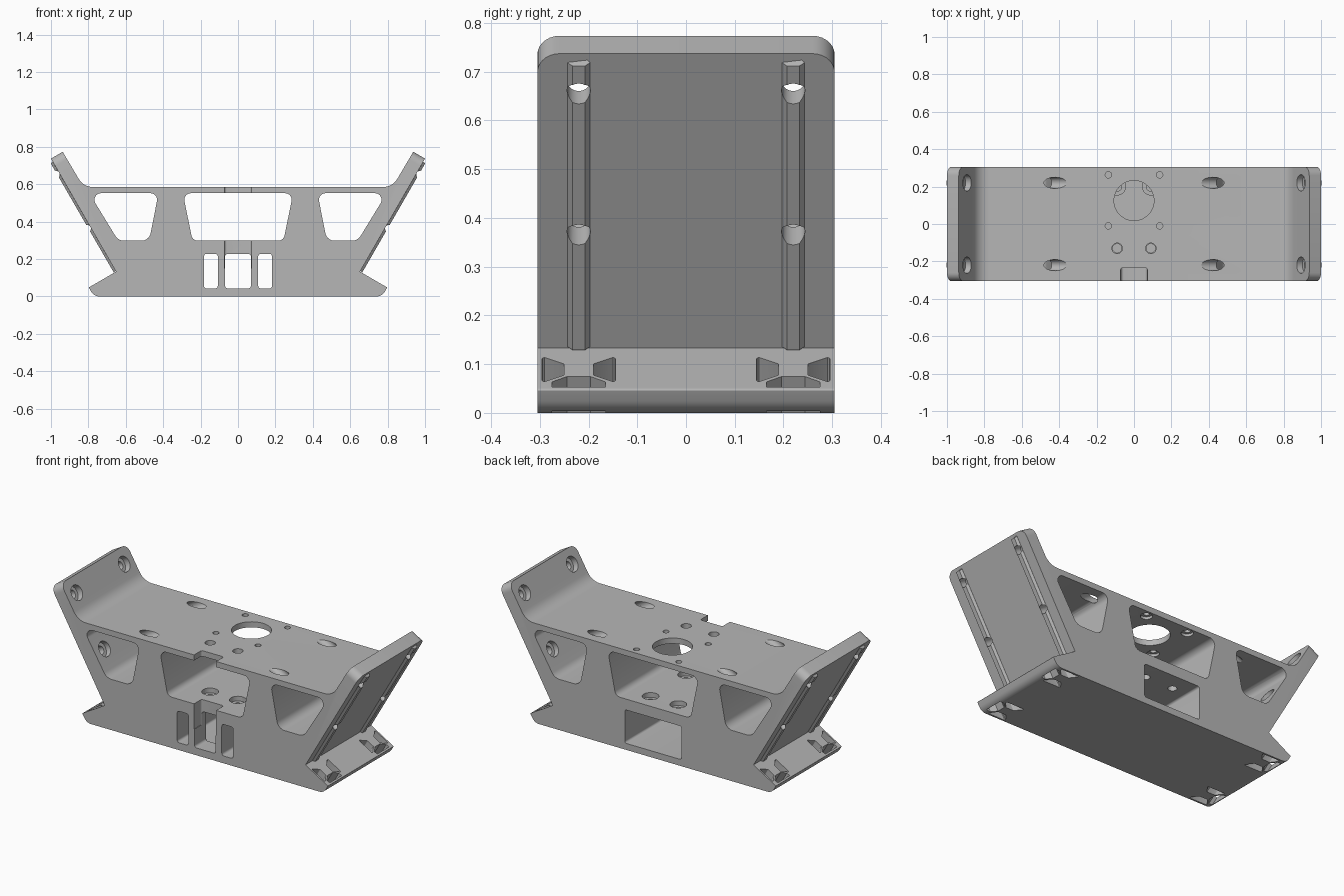
import bpy, bmesh, math
from mathutils import Vector

if "Cube" in bpy.data.objects:
    bpy.data.objects.remove(bpy.data.objects["Cube"], do_unlink=True)

grey = bpy.data.materials.new("light grey")
grey.use_nodes = True
COLOUR = (0.47, 0.47, 0.47, 1)
grey.diffuse_color = COLOUR
grey.node_tree.nodes["Principled BSDF"].inputs["Base Color"].default_value = COLOUR

X, Y, Z = Vector((1, 0, 0)), Vector((0, 1, 0)), Vector((0, 0, 1))
HALF = 0.305                      # half depth of the bracket
C30, S30 = math.cos(math.radians(30)), 0.5


def rounded(corners, steps=7):
    """Fillet a list of (a, b, radius) corners."""
    out = []
    for i, (a, b, r) in enumerate(corners):
        p = Vector((a, b))
        if r == 0:
            out.append(p)
            continue
        d1 = (Vector(corners[i - 1][:2]) - p).normalized()
        d2 = (Vector(corners[(i + 1) % len(corners)][:2]) - p).normalized()
        half = d1.angle(d2) / 2
        c = p + (d1 + d2).normalized() * r / math.sin(half)
        v1 = p + d1 * r / math.tan(half) - c
        v2 = p + d2 * r / math.tan(half) - c
        for k in range(steps + 1):
            t = k / steps
            out.append(c + (v1 * (1 - t) + v2 * t).normalized() * r)
    return out


def circle(r, n=32):
    return [Vector((r * math.cos(2 * math.pi * k / n), r * math.sin(2 * math.pi * k / n)))
            for k in range(n)]


def rect(a0, a1, b0, b1, r):
    return rounded([(a0, b0, r), (a1, b0, r), (a1, b1, r), (a0, b1, r)], 5)


def prism(name, pts, origin, u, v, w, d0, d1, edit=None):
    """Extrude a 2D outline in the plane (u, v) along w from d0 to d1."""
    bm = bmesh.new()
    rings = [[bm.verts.new(origin + u * p[0] + v * p[1] + w * d) for p in pts] for d in (d0, d1)]
    bm.faces.new(rings[0])
    bm.faces.new(rings[1])
    n = len(pts)
    for i in range(n):
        j = (i + 1) % n
        bm.faces.new((rings[0][i], rings[0][j], rings[1][j], rings[1][i]))
    if edit:
        edit(bm, rings)
    bmesh.ops.recalc_face_normals(bm, faces=bm.faces)
    me = bpy.data.meshes.new(name)
    bm.to_mesh(me)
    bm.free()
    me.materials.append(grey)
    ob = bpy.data.objects.new(name, me)
    bpy.context.collection.objects.link(ob)
    return ob


def combine(tool, op='DIFFERENCE'):
    """Apply one boolean to the body and drop the helper."""
    tool.hide_render = True
    mod = body.modifiers.new("shape", 'BOOLEAN')
    mod.operation, mod.solver, mod.object = op, 'EXACT', tool
    dg = bpy.context.evaluated_depsgraph_get()
    me = bpy.data.meshes.new_from_object(body.evaluated_get(dg))
    body.modifiers.clear()
    body.data = me
    bpy.data.objects.remove(tool, do_unlink=True)


def cut(pts, origin, u, v, w, d0, d1):
    combine(prism("cutter", pts, Vector(origin), u, v, w, d0, d1))


def drill(x, y, r, z0, z1):
    cut(circle(r), (x, y, 0), X, Y, Z, z0, z1)


# Main body: symmetric outline with angled flanges and feet
side = rounded([(0.77, 0, 0.05), (0.798, 0.048, 0.004), (0.652, 0.133, 0),
                (1.0, 0.737, 0), (0.937, 0.7735, 0), (0.826, 0.585, 0.09), (0, 0.585, 0),
                (0, 0, 0)])[:-2]
outline = side + [Vector((-p.x, p.y)) for p in reversed(side)]


def round_tips(bm, rings):
    edges = [e for e in bm.edges if all(v.co.z > 0.7 for v in e.verts)
             and abs(e.verts[0].co.y - e.verts[1].co.y) < 0.01]
    bmesh.ops.bevel(bm, geom=edges, offset=0.045, segments=7, profile=0.5, affect='EDGES')


body = prism("bracket_body", outline, Vector(), X, Z, Y, -HALF, HALF, round_tips)

# Frames that follow each sloped flange: along, outward, and its base corner
frames = [(s, Vector((s * S30, 0, C30)), Vector((s * C30, 0, -S30)), Vector((s * 0.652, 0, 0.133)))
          for s in (1, -1)]


# Chamfered locating rails on the flange outsides
def slope_end(bm, rings):
    for vert in rings[1][2:]:
        vert.co -= rail_dir * 0.014


for s, along, out, base in frames:
    rail_dir = along
    for y in (-0.22, 0.22):
        pts = [(-0.023, -0.02), (0.023, -0.02), (0.023, 0), (0.013, 0.013),
               (-0.013, 0.013), (-0.023, 0)]
        combine(prism("rail", pts, base + Y * y, Y, out, along, 0.003, 0.69, slope_end), 'UNION')

# Large windows running front to back
cut(rounded([(-0.295, 0.552, 0.035), (0.295, 0.552, 0.035),
             (0.243, 0.298, 0.035), (-0.243, 0.298, 0.035)]), (0, 0, 0), X, Z, Y, -0.5, 0.5)
for s in (1, -1):
    cut(rounded([(0.425, 0.552, 0.035), (0.795, 0.552, 0.035),
                 (0.64, 0.298, 0.055), (0.475, 0.298, 0.05)]), (0, 0, 0), X * s, Z, Y, -0.5, 0.5)

# Rear cavity, front slots and front notch
cut(rect(-0.184, 0.184, 0.038, 0.234, 0.012), (0, 0, 0), X, Z, Y, -0.2, 0.5)
for a, b in ((-0.182, -0.108), (-0.069, 0.069), (0.108, 0.182)):
    cut(rect(a, b, 0.043, 0.228, 0.014), (0, 0, 0), X, Z, Y, -0.5, -0.18)
cut(rect(-0.072, 0.072, -0.4, -0.235, 0.012), (0, 0, 0), X, Y, Z, 0.15, 0.7)

# Top plate holes
drill(0, 0.125, 0.107, 0.5, 0.65)
for s in (1, -1):
    for y in (0.263, -0.01):
        drill(s * 0.137, y, 0.017, 0.5, 0.65)
        drill(s * 0.137, y, 0.032, 0.5, 0.567)
    drill(s * 0.09, -0.13, 0.028, 0.5, 0.65)
    # Counterbored holes in the inner shelf
    for y in (-0.13, 0.2):
        drill(s * 0.09, y, 0.045, 0.27, 0.33)
        drill(s * 0.09, y, 0.024, 0.2, 0.3)

# Flange bolt holes with counterbores and slanted access bores
for s, along, out, base in frames:
    for y in (-0.22, 0.22):
        for dist, seat, end in ((0.61, 0.04, 0.13), (0.276, 0.06, 0.14)):
            o = base + along * dist + Y * y
            cut(circle(0.024), o, along, Y, out, -0.12, 0.05)
            cut(circle(0.044), o, along, Y, out, -end, -seat)
        cut(circle(0.03), o, along, Y, out, -0.5, -0.13)

# Clip pockets through the feet: two side wedges and one edge wedge per corner
side_wedge = [(0.03, 0.065), (0.075, 0.035), (0.075, 0.14), (0.03, 0.11)]
edge_wedge = [(-0.055, 0.142), (0.055, 0.142), (0.055, 0.158), (-0.055, 0.158)]
edge_wedge = [(-0.024, 0.116), (0.024, 0.116), (0.055, 0.138), (0.055, 0.158),
              (-0.055, 0.158), (-0.055, 0.138)]
for s, along, out, base in frames:
    for y in (-0.22, 0.22):
        o = base + Y * y
        for m in (1, -1):
            cut(rounded([(a, b, 0.004) for a, b in side_wedge], 3), o, Y * m, out, along, -0.3, 0.03)
        cut(edge_wedge, o, Y, out, along, -0.3, 0.03)

# Smooth the round parts, keep hard edges crisp
bpy.ops.object.select_all(action='DESELECT')
body.select_set(True)
bpy.context.view_layer.objects.active = body
bpy.ops.object.shade_smooth_by_angle(angle=math.radians(30))
